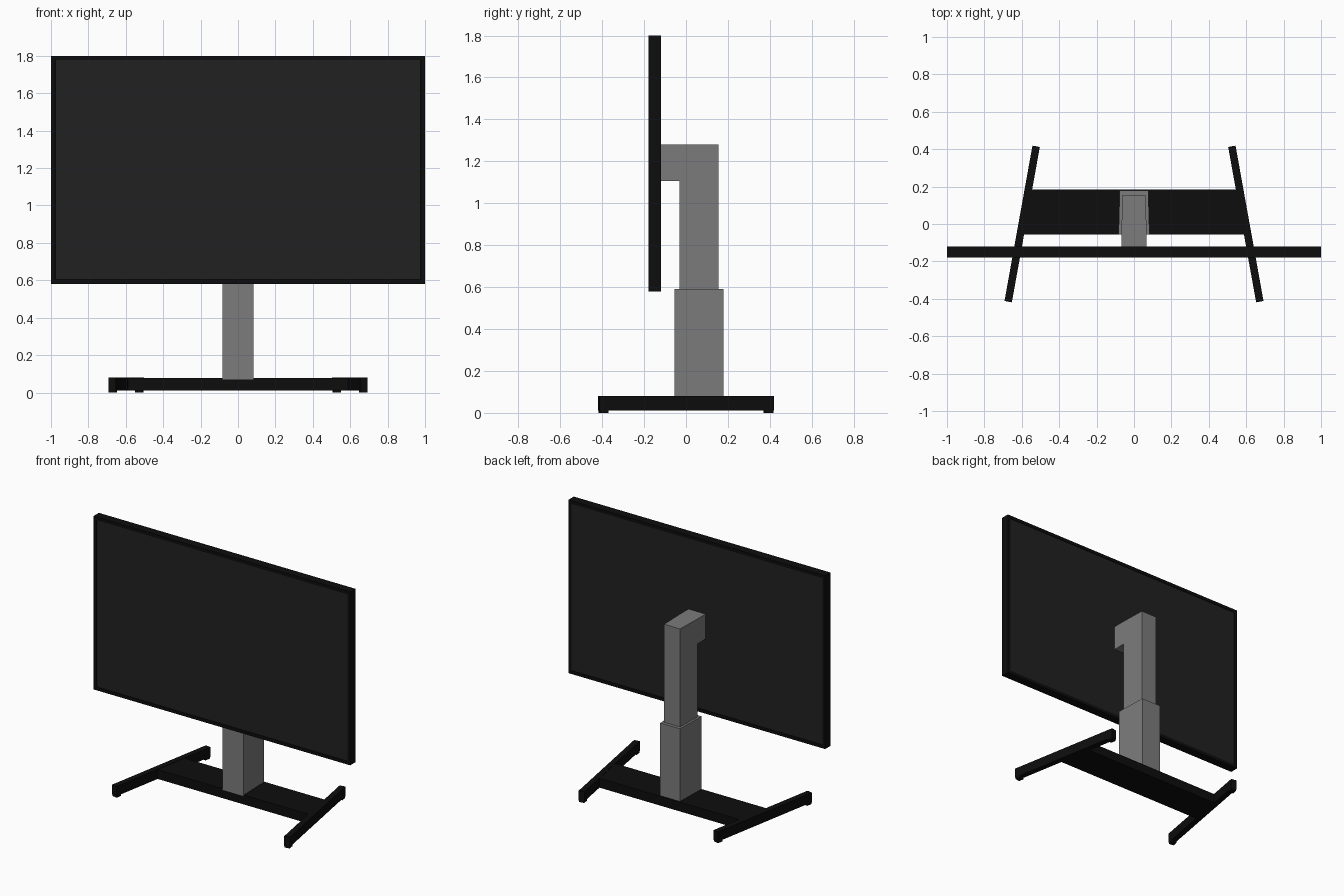
import bpy, bmesh, math
from mathutils import Matrix

if "Cube" in bpy.data.objects:
    bpy.data.objects.remove(bpy.data.objects["Cube"])


def material(name, v):
    m = bpy.data.materials.new(name)
    m.diffuse_color = (v, v, v, 1)
    m.use_nodes = True
    m.node_tree.nodes["Principled BSDF"].inputs["Base Color"].default_value = m.diffuse_color
    return m


black = material("black", 0.004)
dark = material("dark_panel", 0.015)
grey = material("column_grey", 0.2)


def finish(name, bm, mat):
    bmesh.ops.recalc_face_normals(bm, faces=bm.faces)
    me = bpy.data.meshes.new(name)
    bm.to_mesh(me)
    bm.free()
    ob = bpy.data.objects.new(name, me)
    bpy.context.collection.objects.link(ob)
    me.materials.append(mat)
    return ob


def box(name, x0, x1, y0, y1, z0, z1, mat, transform=Matrix()):
    bm = bmesh.new()
    m = (Matrix.Translation(((x0 + x1) / 2, (y0 + y1) / 2, (z0 + z1) / 2))
         @ Matrix.Diagonal((x1 - x0, y1 - y0, z1 - z0, 1)))
    bmesh.ops.create_cube(bm, size=1, matrix=transform @ m)
    return finish(name, bm, mat)


def column(name, profile, half_width, mat):
    """Extrude a (y, z, width factor) side profile across x."""
    bm = bmesh.new()
    left = [bm.verts.new((-half_width * w, y, z)) for y, z, w in profile]
    right = [bm.verts.new((half_width * w, y, z)) for y, z, w in profile]
    bm.faces.new(left)
    bm.faces.new(right[::-1])
    n = len(profile)
    for i in range(n):
        j = (i + 1) % n
        bm.faces.new((left[i], right[i], right[j], left[j]))
    return finish(name, bm, mat)


# Screen: black casing with a slightly recessed panel on front and back
bm = bmesh.new()
bmesh.ops.create_cube(bm, size=1, matrix=Matrix.Translation((0, -0.15, 1.19))
                      @ Matrix.Diagonal((2, 0.06, 1.22, 1)))
bm.normal_update()
panels = [f for f in bm.faces if abs(f.normal.y) > 0.9]
bmesh.ops.inset_individual(bm, faces=panels, thickness=0.032)
bmesh.ops.inset_individual(bm, faces=panels, thickness=0.0005, depth=-0.004)
for f in panels:
    f.material_index = 1
screen = finish("screen", bm, black)
screen.data.materials.append(dark)

# Telescopic column, narrowing slightly toward the back
column("lower_column", [(-0.055, 0.07, 1), (0.178, 0.07, 0.92),
                        (0.178, 0.59, 0.92), (-0.055, 0.59, 1)], 0.083, grey)
column("upper_column", [(-0.03, 0.58, 1), (0.155, 0.58, 0.92), (0.155, 1.28, 0.92),
                        (-0.03, 1.28, 1), (-0.122, 1.28, 1), (-0.122, 1.105, 1),
                        (-0.03, 1.105, 1)], 0.067, grey)

# Base plate, trapezoid following the splayed legs
bm = bmesh.new()
base = bm.faces.new([bm.verts.new(p) for p in
                     [(-0.605, -0.055, 0.012), (0.605, -0.055, 0.012),
                      (0.565, 0.185, 0.012), (-0.565, 0.185, 0.012)]])
ext = bmesh.ops.extrude_face_region(bm, geom=[base], use_keep_orig=True)
bmesh.ops.translate(bm, vec=(0, 0, 0.066),
                    verts=[v for v in ext["geom"] if isinstance(v, bmesh.types.BMVert)])
finish("base_plate", bm, black)

# Splayed legs with a foot pad at each end
for side, s in (("left", -1), ("right", 1)):
    t = Matrix.Translation((s * 0.598, 0, 0)) @ Matrix.Rotation(s * math.radians(10.2), 4, 'Z')
    box(side + "_leg", -0.02, 0.02, -0.422, 0.422, 0.012, 0.08, black, t)
    for end, e in (("front", -1), ("back", 1)):
        box(f"{side}_{end}_foot_pad", -0.019, 0.019, e * 0.4 - 0.02, e * 0.4 + 0.02,
            0, 0.013, black, t)
